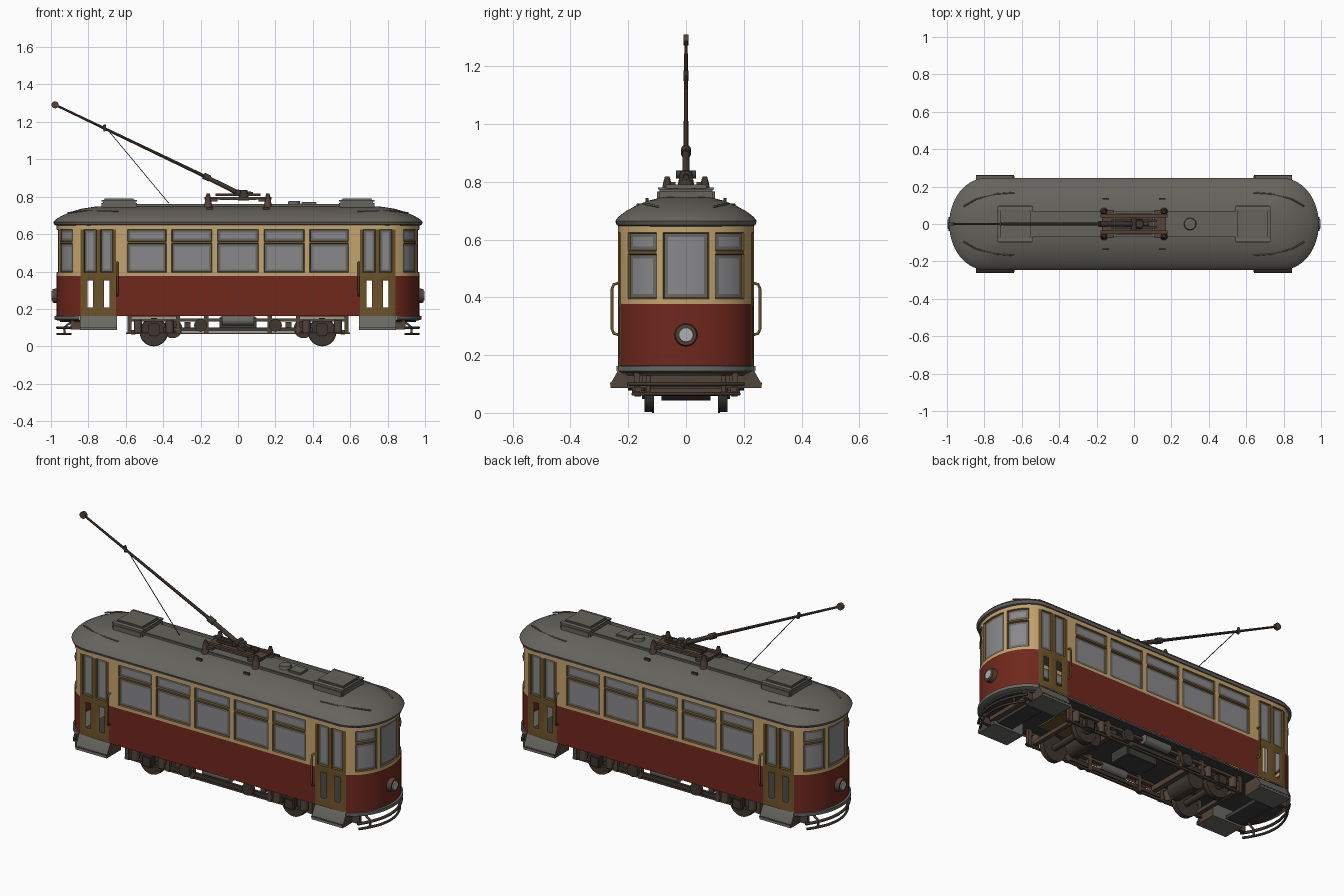
import bpy, bmesh, math
from mathutils import Vector

cube = bpy.data.objects.get("Cube")
if cube:
    bpy.data.objects.remove(cube)


def material(name, r, g, b):
    m = bpy.data.materials.new(name)
    m.use_nodes = True
    m.diffuse_color = (r, g, b, 1)
    m.node_tree.nodes["Principled BSDF"].inputs["Base Color"].default_value = (r, g, b, 1)
    return m


RED = material("dark red paint", .16, .021, .012)
CREAM = material("cream paint", .55, .37, .16)
WOOD = material("varnished wood", .15, .085, .022)
GLASS = material("grey glass", .25, .25, .26)
ROOF = material("roof grey", .132, .126, .108)
IRON = material("dark iron", .05, .038, .03)
RUST = material("rusty brown", .085, .056, .04)
STEEL = material("dull steel", .14, .14, .13)
FLOOR = material("underside dark grey", .045, .045, .042)
LAMP = material("lamp glass", .42, .44, .43)


def add(name, bm, *mats):
    me = bpy.data.meshes.new(name)
    bm.to_mesh(me)
    bm.free()
    ob = bpy.data.objects.new(name, me)
    bpy.context.collection.objects.link(ob)
    for m in mats:
        me.materials.append(m)
    bpy.ops.object.select_all(action='DESELECT')
    ob.select_set(True)
    bpy.context.view_layer.objects.active = ob
    bpy.ops.object.shade_smooth_by_angle(angle=math.radians(35))


def box(name, c, s, mat, bevel=0):
    bm = bmesh.new()
    bmesh.ops.create_cube(bm, size=1)
    bmesh.ops.scale(bm, vec=s, verts=bm.verts)
    bmesh.ops.translate(bm, vec=c, verts=bm.verts)
    if bevel:
        bmesh.ops.bevel(bm, geom=bm.edges[:], offset=bevel, segments=2, affect='EDGES')
    add(name, bm, mat)


def rod(name, a, b, r, mat, r2=None, sides=16):
    a, b = Vector(a), Vector(b)
    bm = bmesh.new()
    bmesh.ops.create_cone(bm, cap_ends=True, segments=sides, radius1=r,
                          radius2=r if r2 is None else r2, depth=(b - a).length)
    bm.transform((b - a).to_track_quat('Z', 'Y').to_matrix().to_4x4())
    bmesh.ops.translate(bm, vec=(a + b) / 2, verts=bm.verts)
    add(name, bm, mat)


def tube(name, pts, r, mat):
    cu = bpy.data.curves.new(name, 'CURVE')
    cu.dimensions, cu.bevel_depth, cu.bevel_resolution = '3D', r, 1
    cu.use_fill_caps = True
    sp = cu.splines.new('POLY')
    sp.points.add(len(pts) - 1)
    for p, q in zip(sp.points, pts):
        p.co = (*q, 1)
    ob = bpy.data.objects.new(name, cu)
    bpy.context.collection.objects.link(ob)
    cu.materials.append(mat)


def full_ring(quarter):
    """Mirror a side-to-nose run of points into a whole plan outline."""
    half = quarter + [(x, -y) for x, y in quarter[-2::-1]]
    return (half + [(-x, y) for x, y in half[-2:0:-1]])[::-1]


def plan(L, W, n=14):
    d = .19 * W / .24
    return full_ring([(0, W)] + [(L - d + d * math.sin(t), W * math.cos(t))
                                 for t in [math.pi / 2 * i / n for i in range(n + 1)]])


def loft(name, rings, mat, end=0):
    """Stack plan outlines; end = 1 or -1 keeps only that nose of the car."""
    bm = bmesh.new()
    loops = [[bm.verts.new((end * max(end * x, .848) if end else x, y, z)) for x, y in plan(L, W)]
             for L, W, z in rings]
    n = len(loops[0])
    for a, b in zip(loops, loops[1:]):
        for i in range(n):
            j = (i + 1) % n
            bm.faces.new((a[i], a[j], b[j], b[i]))
    bm.faces.new(loops[0][::-1])
    bm.faces.new(loops[-1])
    bmesh.ops.remove_doubles(bm, verts=bm.verts, dist=.0001)
    bmesh.ops.recalc_face_normals(bm, faces=bm.faces[:])
    add(name, bm, mat)


# Body shell: columns along the side (p post, w window, d door frame, g door pane, c nose window)
HW, X0, DEP = .235, .79, .18
def side(x):
    return (x, HW * math.sqrt(1 - (max(0, x - X0) / DEP) ** 2))
def nose(y):
    return (X0 + DEP * math.sqrt(1 - (y / HW) ** 2), y)

cols = [(side(x), k) for x, k in [(0, 'w'), (.11, 'p'), (.138, 'w'), (.355, 'p'), (.383, 'w'),
        (.592, 'p'), (.652, 'd'), (.668, 'g'), (.735, 'd'), (.757, 'g'), (.823, 'd'), (.842, 'p'), (.86, 'p')]]
cols += [(nose(y), k) for y, k in [(.2, 'w'), (.18, 'w'), (.155, 'w'), (.128, 'w'), (.102, 'p'),
                                   (.08, 'c'), (.045, 'c'), (0, 'c')]]
ring = full_ring([c[0] for c in cols])
quarter_kinds = [c[1] for c in cols[:-1]]
kinds = (quarter_kinds + quarter_kinds[::-1]) * 2
kinds = kinds[-2::-1] + kinds[-1:]
rows = [.162, .19, .37, .377, .395, .55, .56, .625, .655]

bm = bmesh.new()
grid = [[bm.verts.new((x, y, z)) for x, y in ring] for z in rows]
doors, panes, holes = [], [], []
for r in range(len(rows) - 1):
    for i, k in enumerate(kinds):
        j = (i + 1) % len(ring)
        f = bm.faces.new((grid[r][i], grid[r][j], grid[r + 1][j], grid[r + 1][i]))
        f.material_index = 0 if r < 3 else 1
        if k in 'dg' and r < 7:
            f.material_index = 2
            doors.append(f)
        if (k == 'w' and r in (4, 6)) or (k in 'gc' and r in (4, 5, 6)):
            panes.append(f)
        if k == 'w' and r == 5:
            f.material_index = 2
        if k == 'g' and r == 1:
            holes.append(f)


def inset(faces, thickness, depth, index):
    res = bmesh.ops.inset_region(bm, faces=faces, thickness=thickness, depth=depth, use_even_offset=True)
    for f in res["faces"]:
        f.material_index = index


inset(doors, .002, -.012, 2)
inset(panes, .004, -.008, 2)
inset(panes, .012, 0, 4)
for f in panes:
    f.material_index = 3
inset(holes, .018, -.006, 2)
bmesh.ops.delete(bm, geom=holes, context='FACES')
add("body_shell", bm, RED, CREAM, WOOD, GLASS, STEEL)

# Floor and roof
for s, e in ((1, "left"), (-1, "right")):
    loft(e + "_floor_rim", [(.965, .228, .138), (.982, .24, .145), (.982, .24, .163), (.96, .22, .164)], STEEL, s)
    loft(e + "_underside", [(.95, .215, .13), (.955, .22, .14)], FLOOR, s)
box("floor", (0, 0, .168), (1.7, .43, .012), FLOOR)
loft("roof", [(.96, .22, .642), (.982, .24, .65), (.988, .245, .664), (.975, .235, .678), (.945, .212, .696),
              (.90, .175, .717), (.84, .13, .735), (.77, .085, .746), (.70, .04, .75)], ROOF)
box("roof_walkway", (0, 0, .75), (1.1, .14, .022), ROOF, .004)
for s, e in ((1, "left"), (-1, "right")):
    box(e + "_vent_box", (s * .635, 0, .752), (.19, .2, .046), ROOF, .008)
    box(e + "_vent_lid", (s * .635, 0, .784), (.165, .15, .014), ROOF, .005)
    for t in (1, -1):
        box("vent_slat", (s * .635, t * .085, .777), (.19, .025, .008), STEEL)
        box("roof_cleat", (s * .15, t * .135, .738), (.035, .01, .012), IRON)
        tube("roof_gutter", [(s * .64, t * .168, .721), (s * .74, t * .16, .722),
                             (s * .84, t * .135, .723), (s * .91, t * .095, .714)], .004, ROOF)
rod("roof_lamp", (.3, 0, .75), (.3, 0, .778), .036, ROOF, .03)
box("roof_hatch", (.38, 0, .765), (.08, .07, .014), ROOF, .003)

# Trolley base and pole
for y in (-.045, .045):
    box("trolley_base_beam", (0, y, .792), (.36, .018, .014), RUST)
for y in (-.018, .018):
    box("trolley_spring_bar", (0, y, .81), (.24, .012, .014), IRON)
for x in (-.14, .14):
    box("trolley_cross_beam", (x, 0, .782), (.06, .15, .014), RUST)
    for y in (-.065, .065):
        rod("insulator_foot", (x * 1.14, y, .745), (x * 1.14, y, .79), .022, RUST, .015)
        rod("insulator_cap", (x * 1.14, y, .79), (x * 1.14, y, .818), .016, IRON, .008)
box("trolley_plate", (0, 0, .785), (.2, .11, .008), RUST)
rod("trolley_pivot", (.03, 0, .78), (.03, 0, .835), .03, IRON, .02)
rod("pole_axle", (0, -.035, .825), (0, .035, .825), .014, IRON)
joint = (-.17, 0, .905)
rod("pole_base", (0, 0, .82), joint, .013, IRON, .012)
rod("pole_tail", (.08, 0, .815), (0, 0, .825), .01, IRON)
rod("pole", joint, (-.975, 0, 1.29), .009, RUST, .006, 10)
rod("pole_clamp", (-.15, 0, .896), (-.185, 0, .913), .017, IRON)
rod("pole_head", (-.978, -.009, 1.291), (-.978, .009, 1.291), .019, RUST)
rod("rope_clip", (-.71, 0, 1.15), (-.715, 0, 1.185), .008, IRON)
tube("pole_rope", [(-.69, 0, 1.15), (-.37, 0, .765)], .0022, IRON)

# Headlights, steps, handrails and end guards
for s, e in ((1, "left"), (-1, "right")):
    rod(e + "_headlight", (s * .955, 0, .27), (s * .993, 0, .27), .042, RUST, .036, 24)
    rod(e + "_headlight_lens", (s * .985, 0, .27), (s * .998, 0, .27), .028, LAMP, .024, 24)
    for t in (1, -1):
        bm = bmesh.new()
        pts = [(.13, .163), (.226, .163), (.262, .1), (.262, .086), (.13, .086)]
        f = bm.faces.new([bm.verts.new((s * .648, t * y, z)) for y, z in pts])
        ext = bmesh.ops.extrude_face_region(bm, geom=[f])
        bmesh.ops.translate(bm, vec=(s * .198, 0, 0),
                            verts=[v for v in ext["geom"] if isinstance(v, bmesh.types.BMVert)])
        bmesh.ops.recalc_face_normals(bm, faces=bm.faces[:])
        for f in bm.faces:
            f.material_index = int(abs(f.normal.x) > .9)
        add("door_step", bm, STEEL, RUST)
        box("step_tread", (s * .746, t * .25, .101), (.2, .026, .007), RUST)
        tube("handrail", [(s * .645, t * y, z) for y, z in
                          [(.232, .27), (.25, .275), (.256, .29), (.256, .43), (.25, .445), (.232, .45)]],
             .0055, WOOD)
        tube("guard_bracket", [(s * .88, t * .13, .14), (s * .93, t * .13, .1), (s * .925, t * .13, .06)], .007, RUST)
        box("guard_hanger", (s * .87, t * .17, .115), (.05, .02, .05), RUST)
    for w, z, r in ((.2, .1, .008), (.185, .066, .007)):
        tube("end_guard", [(s * (.965 - .07 * (k / 6) ** 2), w * k / 6, z) for k in range(-6, 7)], r, IRON)
    box("end_beam", (s * .84, 0, .122), (.04, .3, .03), RUST)
    box("guard_tray", (s * .78, 0, .1), (.1, .24, .02), FLOOR)

# Running gear
for t in (1, -1):
    box("truck_top_bar", (0, t * .165, .14), (1.14, .022, .016), RUST)
    box("truck_side_bar", (0, t * .165, .09), (.8, .016, .022), IRON)
    box("truck_tie_bar", (0, t * .165, .07), (1.2, .012, .01), RUST)
    for x in (-.58, -.32, -.17, .17, .32, .58):
        box("truck_post", (x, t * .165, .115), (.022, .022, .1), RUST)
    for x in (-.45, .45):
        rod("wheel", (x, t * .118, .076), (x, t * .143, .076), .073, IRON, sides=32)
        rod("wheel_flange", (x, t * .11, .076), (x, t * .118, .076), .076, IRON, sides=32)
        rod("wheel_hub", (x, t * .143, .076), (x, t * .152, .076), .028, RUST)
        box("axle_box", (x, t * .167, .09), (.065, .04, .065), IRON, .008)
        for d in (-.085, .085):
            rod("spring", (x + d, t * .165, .075), (x + d, t * .165, .14), .022, RUST)
    for x in (-.2, .2):
        rod("brake_hanger", (x, t * .18, .112), (x, t * .2, .112), .035, IRON)
    rod("air_tank", (-.085, t * .178, .138), (.085, t * .178, .138), .026, STEEL, sides=20)
for x in (-.45, .45):
    s = 1 if x > 0 else -1
    rod("axle", (x, -.15, .076), (x, .15, .076), .018, IRON)
    rod("motor", (x - s * .1, -.085, .095), (x - s * .1, .085, .095), .052, IRON, sides=20)
    box("motor_bracket", (x - s * .18, 0, .115), (.03, .32, .03), RUST)
    box("brake_beam", (x + s * .11, 0, .075), (.025, .28, .022), RUST)
    box("wood_panel", (x, 0, .157), (.24, .2, .008), WOOD)
box("resistor_box", (0, 0, .125), (.2, .14, .07), FLOOR, .006)
